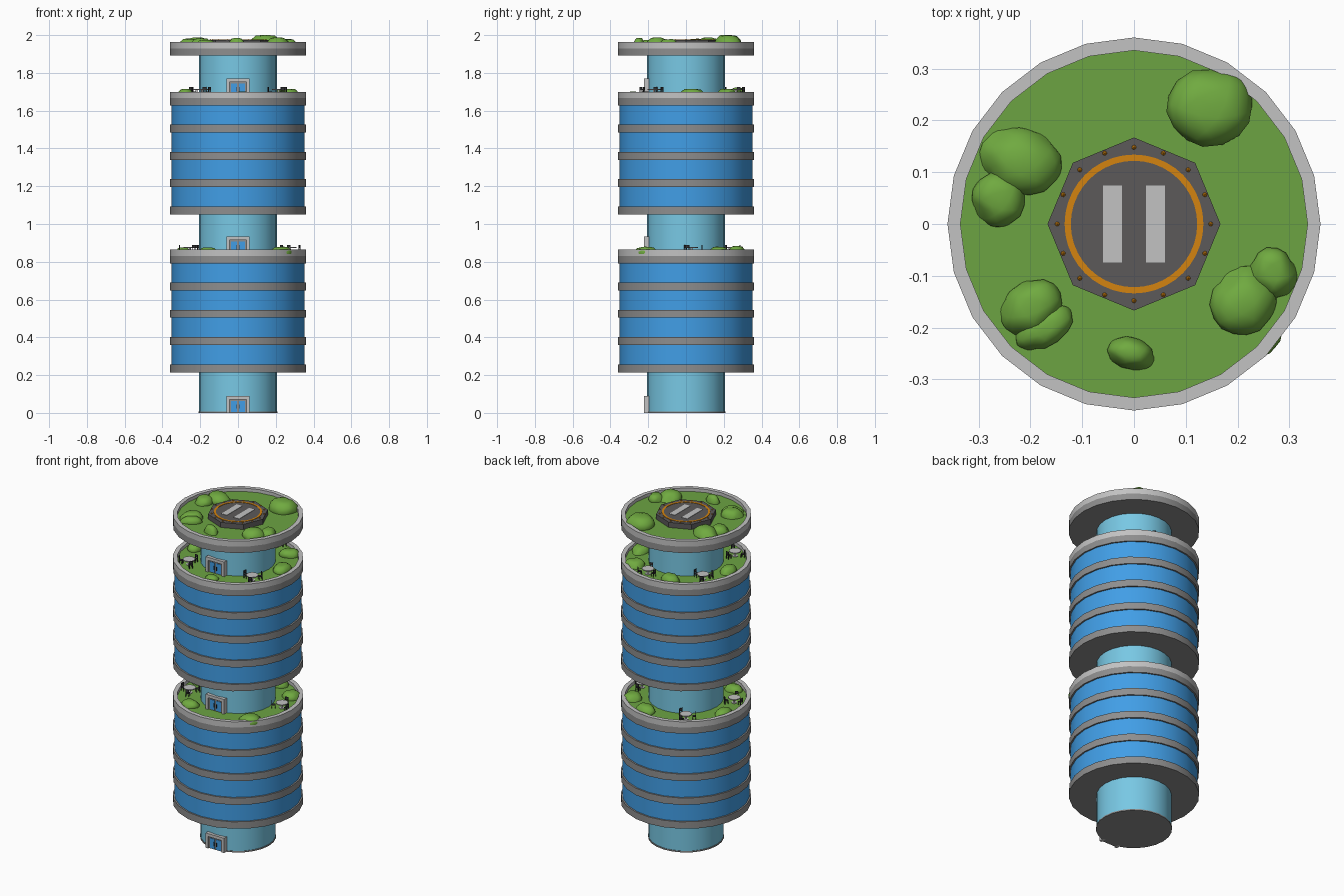
import bpy, bmesh, math, random
from mathutils import Vector, Matrix

if "Cube" in bpy.data.objects:
    bpy.data.objects.remove(bpy.data.objects["Cube"])

random.seed(4)


def mat(name, r, g, b):
    m = bpy.data.materials.new(name)
    lin = [((c / 255 + 0.055) / 1.055) ** 2.4 for c in (r, g, b)]
    m.diffuse_color = (*lin, 1)
    m.use_nodes = True
    m.node_tree.nodes["Principled BSDF"].inputs["Base Color"].default_value = m.diffuse_color
    return m


CORE = mat("pale_cyan", 120, 200, 228)
GLASS = mat("window_blue", 65, 158, 230)
GREY = mat("concrete_grey", 142, 142, 142)
LIGHT = mat("light_grey", 194, 194, 194)
GRASS = mat("grass_green", 108, 163, 66)
BUSH = mat("bush_green", 112, 170, 64)
PAD = mat("pad_dark_grey", 92, 90, 90)
ORANGE = mat("marking_orange", 212, 132, 16)
DARK = mat("furniture_dark", 50, 50, 52)


def finish(name, bm, material, smooth=None):
    me = bpy.data.meshes.new(name)
    bm.to_mesh(me)
    bm.free()
    me.materials.append(material)
    ob = bpy.data.objects.new(name, me)
    bpy.context.collection.objects.link(ob)
    if smooth:
        bpy.ops.object.select_all(action='DESELECT')
        ob.select_set(True)
        bpy.context.view_layer.objects.active = ob
        bpy.ops.object.shade_smooth_by_angle(angle=math.radians(smooth))
    return ob


def lathe(name, profile, material, n=24, closed=False):
    """Spin an (r, z) profile about the z axis."""
    bm = bmesh.new()
    rings = [[bm.verts.new((r * math.cos(2 * math.pi * k / n),
                            r * math.sin(2 * math.pi * k / n), z))
              for k in range(n)] for r, z in profile]
    for i in range(len(rings) if closed else len(rings) - 1):
        a, b = rings[i], rings[(i + 1) % len(rings)]
        for k in range(n):
            j = (k + 1) % n
            bm.faces.new((a[k], a[j], b[j], b[k]))
    bmesh.ops.remove_doubles(bm, verts=bm.verts, dist=1e-5)
    return finish(name, bm, material, 30)


def add_box(bm, x0, x1, y0, y1, z0, z1, M=Matrix()):
    T = Matrix.Translation(((x0 + x1) / 2, (y0 + y1) / 2, (z0 + z1) / 2))
    S = Matrix.Diagonal((x1 - x0, y1 - y0, z1 - z0, 1))
    bmesh.ops.create_cube(bm, size=1, matrix=M @ T @ S)


def boxes(name, material, items, M=Matrix()):
    bm = bmesh.new()
    for it in items:
        add_box(bm, *it, M)
    return finish(name, bm, material)


def band(name, z0, z1, material, inner=0.34):
    lathe(name, [(inner, z0), (0.36, z0), (0.36, z1), (inner, z1)], material, closed=True)


def roof_edge(name, z, inner_grass):
    """Grey lower band, light parapet and sunken lawn; z is the parapet top."""
    band(name + "_edge", z - 0.072, z - 0.034, GREY)
    band(name + "_parapet", z - 0.034, z, LIGHT, 0.335)
    lathe(name + "_lawn", [(0.337, z - 0.02), (inner_grass, z - 0.02)], GRASS)


def door(name, z):
    boxes(name + "_surround", LIGHT, [(-0.062, -0.046, -0.222, -0.19, z, z + 0.09),
                                      (0.046, 0.062, -0.222, -0.19, z, z + 0.09),
                                      (-0.046, 0.046, -0.222, -0.19, z + 0.072, z + 0.09)])
    boxes(name + "_frame", GREY, [(-0.046, 0.046, -0.214, -0.19, z, z + 0.072)])
    boxes(name + "_panes", GLASS, [(s * 0.021 - 0.016, s * 0.021 + 0.016, -0.217, -0.213,
                                    z + 0.004, z + 0.064) for s in (-1, 1)])
    boxes(name + "_handles", DARK, [(s * 0.009 - 0.002, s * 0.009 + 0.002, -0.221, -0.216,
                                     z + 0.022, z + 0.045) for s in (-1, 1)])


def bush(name, x, y, z, rx, ry, h, turn=0):
    bm = bmesh.new()
    bmesh.ops.create_icosphere(bm, subdivisions=1, radius=1)
    for v in bm.verts:
        v.co *= random.uniform(0.9, 1.2)
    bmesh.ops.subdivide_edges(bm, edges=bm.edges, cuts=2, use_grid_fill=True, smooth=0.8)
    top = max(v.co.z for v in bm.verts)
    for v in bm.verts:
        v.co.z = max(v.co.z, -0.1) / top
    M = (Matrix.Translation((x, y, z)) @ Matrix.Rotation(math.radians(turn), 4, 'Z')
         @ Matrix.Diagonal((rx, ry, h, 1)))
    bm.transform(M)
    finish(name, bm, BUSH, 50)


def table_set(name, x, y, z):
    # round table
    bm = bmesh.new()
    for r, z0, z1 in ((0.034, 0.029, 0.034), (0.005, 0, 0.03), (0.016, 0, 0.003)):
        bmesh.ops.create_cone(bm, cap_ends=True, segments=12, radius1=r, radius2=r, depth=z1 - z0,
                              matrix=Matrix.Translation((x, y, z + (z0 + z1) / 2)))
    finish(name + "_table", bm, LIGHT)
    # chairs around it
    start = math.atan2(y, x) + math.pi / 2
    for k in range(3):
        M = (Matrix.Translation((x, y, z))
             @ Matrix.Rotation(start + k * 2 * math.pi / 3, 4, 'Z')
             @ Matrix.Translation((0.046, 0, 0)))
        parts = [(-0.01, 0.01, -0.01, 0.01, 0.019, 0.022),
                 (0.008, 0.011, -0.01, 0.01, 0.028, 0.044)]
        parts += [(a, a + 0.003, b, b + 0.003, 0, 0.03 if a > 0 else 0.02)
                  for a in (-0.01, 0.008) for b in (-0.01, 0.007)]
        boxes(f"{name}_chair_{k}", DARK, parts, M)


# central core and its foot
lathe("core", [(0.207, 0.008), (0.207, 1.9)], CORE)
lathe("core_foot", [(0, 0), (0.21, 0), (0.21, 0.008), (0.2, 0.008)], GREY)
door("ground_door", 0.0)

# two window blocks with floor bands and terraces
for name, z in (("lower", 0.214), ("upper", 1.05)):
    top = z + 0.65
    lathe(name + "_windows", [(0.351, z + 0.01), (0.351, top - 0.05)], GLASS)
    lathe(name + "_underside", [(0.2, z), (0.355, z)], GREY)
    for i in range(4):
        band(f"{name}_floor_band_{i}", z + i * 0.145, z + i * 0.145 + 0.042, GREY)
    roof_edge(name + "_terrace", top, 0.2)
    door(name + "_terrace_door", top - 0.02)

# roof disc
lathe("roof_underside", [(0.2, 1.891), (0.355, 1.891)], GREY)
roof_edge("roof", 1.963, 0.0)

# helipad with ring, lights and a pair of touchdown stripes
P = 1.974
lathe("helipad", [(0.167, 1.943), (0.167, P), (0, P)], PAD, n=8)
lathe("helipad_ring", [(0.122, P), (0.134, P), (0.134, P + 0.002), (0.122, P + 0.002)],
      ORANGE, n=40, closed=True)
boxes("touchdown_stripes", LIGHT, [(s * 0.0415 - 0.0185, s * 0.0415 + 0.0185, -0.074, 0.074,
                                    P - 0.001, P + 0.002) for s in (-1, 1)])
bm = bmesh.new()
for k in range(16):
    a = k * math.pi / 8
    bmesh.ops.create_icosphere(bm, subdivisions=1, radius=0.005, matrix=Matrix.Translation(
        (0.148 * math.cos(a), 0.148 * math.sin(a), P)))
finish("helipad_lights", bm, ORANGE)

# bushes: x, y, half width, half depth, height, turn
roof_bushes = [(0.148, 0.23, 0.075, 0.068, 0.057, 10), (-0.22, 0.12, 0.07, 0.055, 0.045, -20),
               (-0.26, 0.045, 0.046, 0.046, 0.038, 0), (-0.2, -0.16, 0.055, 0.045, 0.04, 35),
               (-0.175, -0.2, 0.055, 0.032, 0.032, 35), (-0.005, -0.252, 0.042, 0.028, 0.042, -10),
               (0.21, -0.148, 0.052, 0.06, 0.045, -20), (0.268, -0.095, 0.04, 0.043, 0.036, 20)]
lower_bushes = [(0.226, -0.2, 0.06, 0.05, 0.036, 30), (-0.16, -0.235, 0.045, 0.04, 0.032, 0),
                (0.235, 0.18, 0.05, 0.05, 0.036, 0), (0.08, 0.27, 0.055, 0.04, 0.04, 0),
                (-0.29, 0.05, 0.035, 0.05, 0.032, 0)]
upper_bushes = [(0.275, 0.04, 0.04, 0.06, 0.036, 0), (0.19, 0.22, 0.05, 0.045, 0.036, 30),
                (0.02, -0.28, 0.035, 0.03, 0.022, 0), (-0.28, -0.01, 0.038, 0.05, 0.036, 0),
                (-0.09, 0.275, 0.05, 0.04, 0.042, 0)]
for name, z, items in (("roof", 1.943, roof_bushes), ("lower", 0.844, lower_bushes),
                       ("upper", 1.68, upper_bushes)):
    for i, (x, y, rx, ry, h, t) in enumerate(items):
        bush(f"{name}_bush_{i}", x, y, z, rx, ry, h, t)

# terrace seating
for name, z, spots in (
        ("lower", 0.844, [(-0.255, -0.1), (0.275, 0.03), (-0.16, 0.23)]),
        ("upper", 1.68, [(-0.19, -0.2), (0.215, -0.17), (0.07, 0.265), (-0.22, 0.15)])):
    for i, (x, y) in enumerate(spots):
        table_set(f"{name}_seating_{i}", x, y, z)
